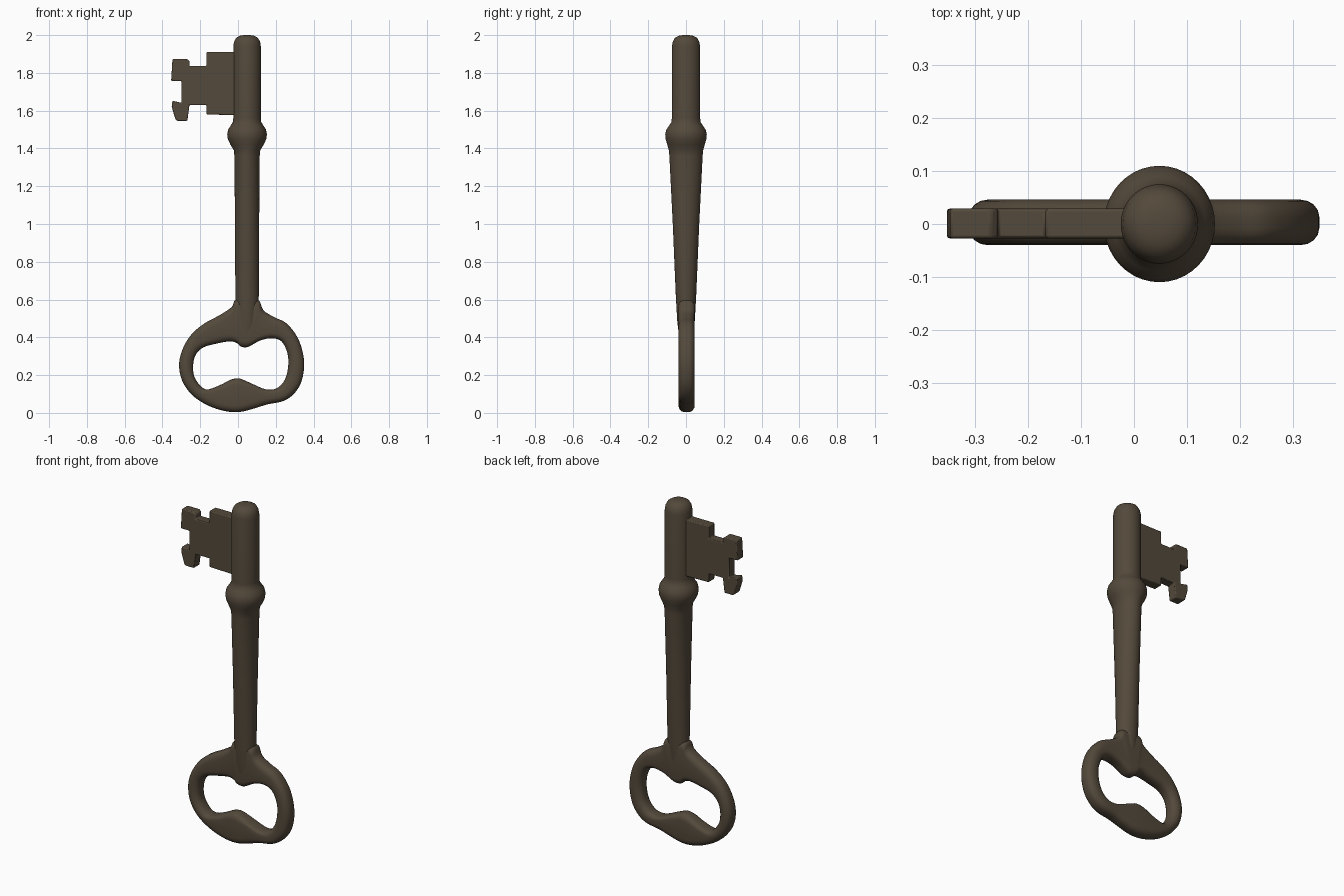
import bpy, bmesh, math

iron = bpy.data.materials.new("dark bronze")
iron.diffuse_color = (0.088, 0.067, 0.044, 1)


def finish(name, bm, angle=40):
    bmesh.ops.recalc_face_normals(bm, faces=bm.faces)
    me = bpy.data.meshes.new(name)
    bm.to_mesh(me)
    bm.free()
    me.materials.append(iron)
    ob = bpy.data.objects.new(name, me)
    bpy.context.collection.objects.link(ob)
    bpy.ops.object.select_all(action='DESELECT')
    ob.select_set(True)
    bpy.context.view_layer.objects.active = ob
    bpy.ops.object.shade_smooth_by_angle(angle=math.radians(angle))
    return ob


def bridge(bm, a, b):
    n = len(a)
    for i in range(n):
        bm.faces.new((a[i], a[(i + 1) % n], b[(i + 1) % n], b[i]))


# Shaft with collar and rounded tip: stacked ellipses (z, x radius, y radius)
SHAFT = [(0.40, 0.040, 0.036), (0.48, 0.058, 0.046), (0.62, 0.062, 0.054),
         (1.00, 0.064, 0.070), (1.36, 0.067, 0.088), (1.39, 0.070, 0.091),
         (1.42, 0.088, 0.099), (1.45, 0.102, 0.108), (1.475, 0.105, 0.110),
         (1.50, 0.100, 0.104), (1.52, 0.087, 0.090), (1.54, 0.075, 0.077),
         (1.56, 0.073, 0.075), (1.94, 0.073, 0.075), (1.965, 0.069, 0.070),
         (1.985, 0.058, 0.059), (1.996, 0.040, 0.040), (2.0, 0.018, 0.018)]
bm = bmesh.new()
rings = []
for z, rx, ry in SHAFT:
    rings.append([bm.verts.new((0.048 + rx * math.cos(t), ry * math.sin(t), z))
                  for t in (2 * math.pi * i / 40 for i in range(40))])
for a, b in zip(rings, rings[1:]):
    bridge(bm, a, b)
bm.faces.new(rings[0])
bm.faces.new(rings[-1])
finish("shaft", bm, 60)

# Bow (handle loop): matching points on the outer edge and on the hole edge
BOW = [(.05, .60, .035, .347), (.11, .595, .055, .350), (.135, .543, .08, .363),
       (.193, .506, .12, .384), (.257, .474, .177, .395), (.315, .40, .23, .379),
       (.345, .31, .262, .315), (.349, .23, .265, .24), (.33, .151, .246, .172),
       (.288, .093, .204, .13), (.235, .061, .146, .125), (.156, .045, .071, .156),
       (.087, .024, .035, .172), (.008, .005, .003, .183), (-.071, .01, -.04, .175),
       (-.161, .04, -.098, .146), (-.241, .093, -.172, .125), (-.294, .167, -.225, .178),
       (-.312, .252, -.238, .241), (-.294, .336, -.225, .305), (-.246, .416, -.183, .347),
       (-.177, .474, -.108, .368), (-.098, .517, -.04, .379), (-.034, .56, -.003, .368),
       (-.012, .60, .013, .352)]


def spline(p0, p1, p2, p3, t):
    return [0.5 * (2 * b + (c - a) * t + (2 * a - 5 * b + 4 * c - d) * t * t
                   + (3 * b - a - 3 * c + d) * t ** 3)
            for a, b, c, d in zip(p0, p1, p2, p3)]


bm = bmesh.new()
n = len(BOW)
half = 0.043
rings = []
for i in range(n):
    pts = [BOW[(i + k) % n] for k in (-1, 0, 1, 2)]
    for s in range(4):
        ox, oz, ix, iz = spline(*pts, s / 4)
        w = math.hypot(ox - ix, oz - iz)
        ux, uz = (ox - ix) / w, (oz - iz) / w
        ra, ry = min(0.036, w * 0.48), 0.032
        ring = []
        # rounded rectangle section between the hole edge and the outer edge
        for q in range(4):
            ca = w - ra if q in (0, 3) else ra
            cy = (half - ry) * (1 if q < 2 else -1)
            for k in range(5):
                t = (q + k / 4) * math.pi / 2
                d = ca + ra * math.cos(t)
                ring.append(bm.verts.new((ix + ux * d, 0.003 + cy + ry * math.sin(t),
                                          iz + uz * d)))
        rings.append(ring)
for i, ring in enumerate(rings):
    bridge(bm, ring, rings[(i + 1) % len(rings)])
finish("bow", bm, 60)

# Bit: notched flat plate beside the tip
BIT = [(0.04, 1.91), (-0.167, 1.91), (-0.167, 1.836), (-0.257, 1.836), (-0.257, 1.862),
       (-0.27, 1.873), (-0.347, 1.873), (-0.354, 1.757), (-0.299, 1.757), (-0.299, 1.642),
       (-0.347, 1.652), (-0.351, 1.62), (-0.331, 1.553), (-0.322, 1.546), (-0.268, 1.546),
       (-0.257, 1.63), (-0.167, 1.63), (-0.167, 1.58), (0.04, 1.575)]
bm = bmesh.new()
face = bm.faces.new([bm.verts.new((x, -0.027, z)) for x, z in BIT])
ext = bmesh.ops.extrude_face_region(bm, geom=[face])
bmesh.ops.translate(bm, vec=(0, 0.056, 0),
                    verts=[v for v in ext["geom"] if isinstance(v, bmesh.types.BMVert)])
bit = finish("bit", bm, 35)
bev = bit.modifiers.new("soft edges", 'BEVEL')
bev.width = 0.005
bev.segments = 2
